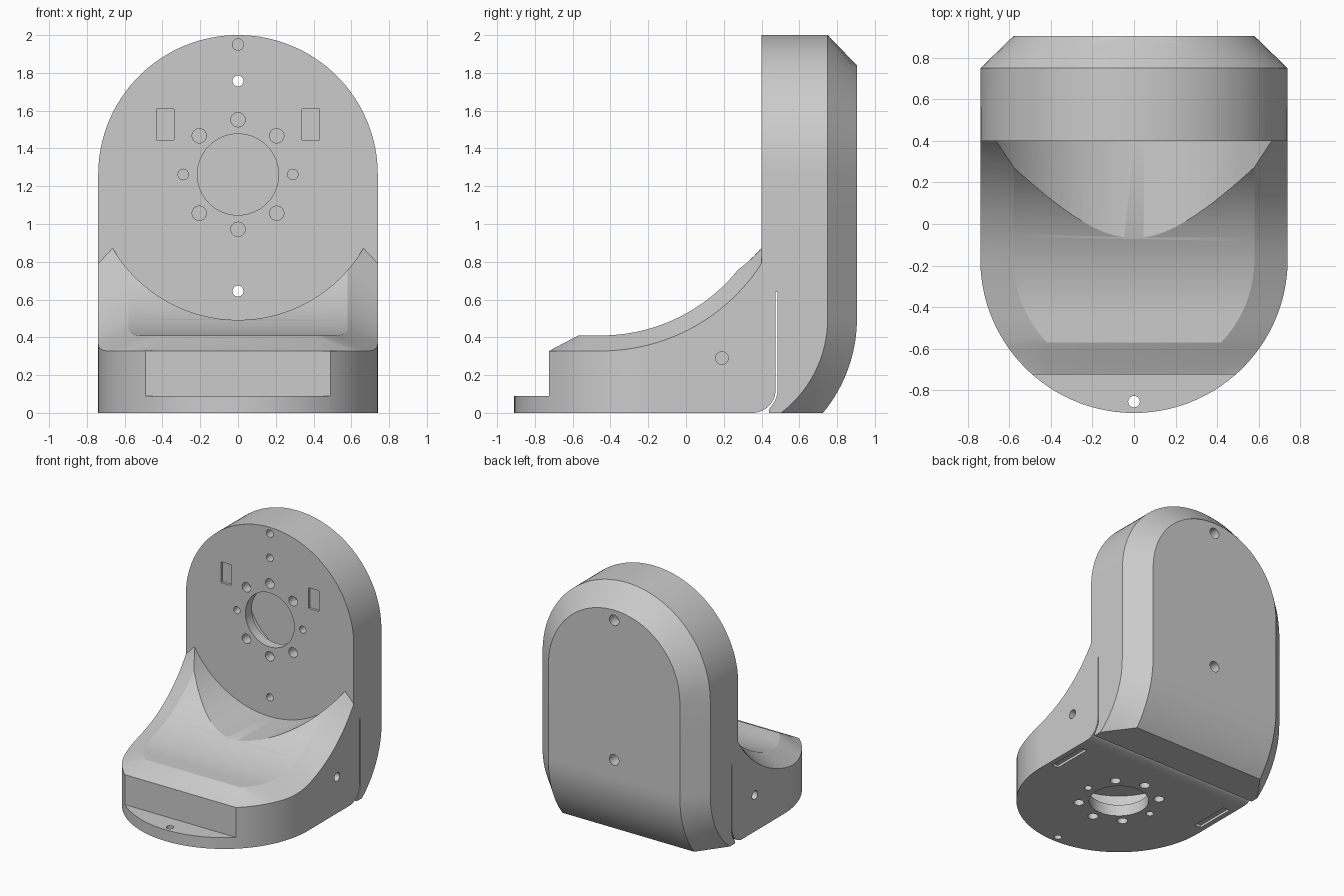
import bpy, bmesh, math
from math import sqrt, cos, sin, pi

if "Cube" in bpy.data.objects:
    bpy.data.objects.remove(bpy.data.objects["Cube"])

W, INSET = 0.74, 0.16          # half width and chamfer width
CZ, CY = 1.262, -0.17          # face centre height / base centre depth


def loft(name, rows):
    """Closed solid through equal-length closed sections."""
    bm = bmesh.new()
    vs = [[bm.verts.new(p) for p in r] for r in rows]
    n = len(rows[0])
    for a, b in zip(vs, vs[1:]):
        for i in range(n):
            j = (i + 1) % n
            bm.faces.new((a[i], a[j], b[j], b[i]))
    bm.faces.new(vs[0])
    bm.faces.new(vs[-1])
    bmesh.ops.remove_doubles(bm, verts=bm.verts, dist=1e-5)
    bmesh.ops.dissolve_degenerate(bm, edges=bm.edges, dist=1e-6)
    bmesh.ops.recalc_face_normals(bm, faces=bm.faces)
    me = bpy.data.meshes.new(name)
    bm.to_mesh(me)
    bm.free()
    ob = bpy.data.objects.new(name, me)
    bpy.context.collection.objects.link(ob)
    return ob


def cut(ob, cutter):
    """Subtract the cutter from the part and remove it."""
    m = ob.modifiers.new("cut", 'BOOLEAN')
    m.operation, m.object, m.solver = 'DIFFERENCE', cutter, 'EXACT'
    bpy.context.view_layer.objects.active = ob
    bpy.ops.object.modifier_apply(modifier=m.name)
    bpy.data.objects.remove(cutter)


def rod(axis, a, b, u, v, r, n=24):
    """Cylinder along an axis from a to b; u, v are the other two coordinates."""
    def pt(t, k):
        p, q = u + r * cos(2 * pi * k / n), v + r * sin(2 * pi * k / n)
        return {'x': (t, p, q), 'y': (p, t, q), 'z': (p, q, t)}[axis]
    return loft("cutter", [[pt(t, k) for k in range(n)] for t in (a, b)])


def box(x0, x1, y0, y1, z0, z1):
    return loft("cutter", [[(x0, y0, z), (x1, y0, z), (x1, y1, z), (x0, y1, z)]
                           for z in (z0, z1)])


# Upright shell: horizontal sections, chamfered rear, rounded heel, arched top
def rear(z, r):
    return 0.12 + (sqrt(r * r - (0.5 - z) ** 2) if z < 0.5 else r)


def seam(z):
    if z >= 0.64:
        return 0.40
    if z >= 0.125:
        return 0.485
    return max(0.44, 0.35 + sqrt(max(0, 0.135 ** 2 - (0.125 - z) ** 2)))


heights = [0.64 * i / 32 for i in range(32)] + [0.6399, 0.64, 0.95, CZ]
arch = 32
R_TOP = 2.0 - CZ
heights += [CZ + R_TOP * sin(pi / 2 * i / arch) for i in range(1, arch)] + [1.9999]
heights = sorted(set(heights + [CZ + R_TOP - INSET]))
upright_rows = []
for z in heights:
    d = max(0, z - CZ)
    wo = W * sqrt(max(0, 1 - (d / R_TOP) ** 2))
    ri = R_TOP - INSET
    y_mid, y_back = rear(z, 0.63), rear(z, 0.785)
    f = seam(z)
    # rear chamfer is a cone around the arch: sample it across the section
    if z <= CZ:
        half = [(wo, y_mid)] + [(W - INSET * t / 6, y_mid + (y_back - y_mid) * t / 6)
                                for t in range(1, 7)]
    else:
        r_in = max(ri, d)
        half = []
        for t in range(7):
            r = R_TOP + (r_in - R_TOP) * t / 6
            half.append((sqrt(max(0, r * r - d * d)), 0.75 + (R_TOP - r) * 0.155 / INSET))
    sec = [(-wo, f, z), (wo, f, z)] + [(x, y, z) for x, y in half]
    sec += [(-x, y, z) for x, y in reversed(half)]
    upright_rows.append(sec)
upright = loft("upright_shell", upright_rows)


# Base block: sections along y with flange, chamfered rim and concave saddle
def circ(y, r):
    return r if y >= CY else sqrt(max(0.0001, r * r - (y - CY) ** 2))


def saddle(y, r):
    return 1.34 - (r if y < -0.45 else sqrt(r * r - (y + 0.45) ** 2))


def section(y, wo, wi, zb, zo, zi):
    return [(-wo, y, zb), (-wo, y, zo), (-wi, y, zi), (wi, y, zi), (wo, y, zo), (wo, y, zb)]


base_rows = []
FRONT = -0.725
for i in range(13):
    y = CY - W + (FRONT - CY + W) * (i / 12) ** 2
    wo = circ(y, W)
    base_rows.append(section(y, wo, wo * 0.8, 0, 0.09, 0.09))
ys = [FRONT + 0.0002 + (-0.57 - FRONT) * i / 8 for i in range(8)]
ys += [-0.57 + 0.9695 * i / 48 for i in range(49)]
for y in ys:
    t = min(1, (y - FRONT) / (-0.57 - FRONT))
    wi = circ(max(y, -0.57), W - INSET)
    zb = 0.125 - sqrt(0.125 ** 2 - (y - 0.35) ** 2) if y > 0.35 else 0
    base_rows.append(section(y, circ(y, W), wi, zb, saddle(y, 1.012),
                             0.328 + 0.082 * t if t < 1 else saddle(y, 0.93)))
for i in range(9):
    y = 0.4 + 0.075 * sin(pi / 2 * i / 8)
    zb = 0.125 - sqrt(max(0, 0.125 ** 2 - (y - 0.35) ** 2))
    base_rows.append(section(y, W, W - INSET, zb, 0.64, 0.64))
base = loft("base_block", base_rows)

# Round clearance in front of the upright face
cut(base, rod('y', -1.2, 0.4005, 0, CZ, 0.77, 96))

# Hollow chambers behind both mounting plates
cut(upright, rod('y', 0.48, 0.82, 0, CZ, 0.5, 48))
cut(base, rod('z', 0.09, 0.30, 0, CY, 0.45, 48))

# Centre bores and bolt circles, the same on both plates
cut(upright, rod('y', 0.3, 0.6, 0, CZ, 0.215, 64))
cut(base, rod('z', -0.1, 0.2, 0, CY, 0.215, 64))
for k in range(8):
    a = k * pi / 4
    x, d = 0.29 * cos(a), 0.29 * sin(a)
    r = 0.028 if k % 4 == 0 else 0.038
    cut(upright, rod('y', 0.3, 0.6, x, CZ + d, r))
    cut(base, rod('z', -0.1, 0.2, x, CY - d, r))

# Screw holes: through the upright, the flange tip and the sides
cut(upright, rod('y', 0.3, 0.55, 0, 1.95, 0.03))
for z in (1.757, 0.645):
    cut(upright, rod('y', 0.3, 1.1, 0, z, 0.029))
    cut(upright, rod('y', 0.7, 1.1, 0, z, 0.042))
cut(base, rod('y', 0.35, 0.6, 0, 0.645, 0.029))
cut(base, rod('z', -0.1, 0.2, 0, -0.855, 0.028))
for s in (-1, 1):
    cut(base, rod('x', s * 0.6, s * 0.9, 0.19, 0.29, 0.034))
    # Rectangular pockets on the face and shallow slots underneath
    xa, xb = sorted((s * 0.34, s * 0.432))
    cut(upright, box(xa, xb, 0.3, 0.42, 1.445, 1.61))
    xa, xb = sorted((s * 0.645, s * 0.70))
    cut(base, box(xa, xb, -0.085, 0.24, -0.1, 0.02))

# Smooth curves, crisp edges
for ob in (upright, base):
    bpy.ops.object.select_all(action='DESELECT')
    ob.select_set(True)
    bpy.context.view_layer.objects.active = ob
    bpy.ops.object.shade_smooth_by_angle(angle=math.radians(25))
